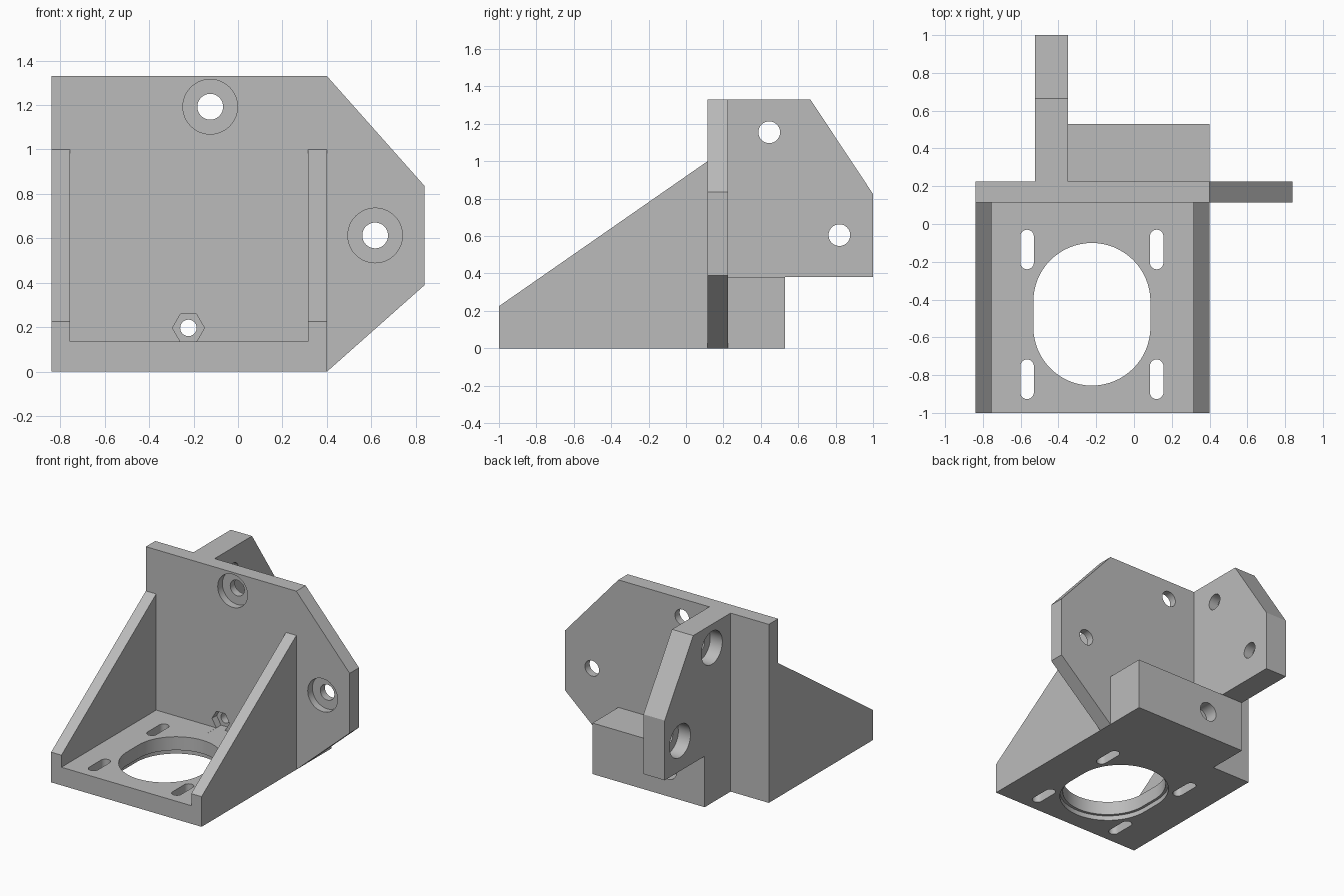
import bpy, bmesh, math

cube = bpy.data.objects.get("Cube")
if cube:
    bpy.data.objects.remove(cube, do_unlink=True)

grey = bpy.data.materials.new("plain grey")
grey.use_nodes = True
grey.diffuse_color = (0.5, 0.5, 0.5, 1)
grey.node_tree.nodes["Principled BSDF"].inputs["Base Color"].default_value = (0.5, 0.5, 0.5, 1)


def prism(name, axis, profile, start, end):
    """Extrude a 2D profile along an axis; the profile uses the other two axes in order."""
    place = {"x": lambda u, v, d: (d, u, v),
             "y": lambda u, v, d: (u, d, v),
             "z": lambda u, v, d: (u, v, d)}[axis]
    bm = bmesh.new()
    rings = [[bm.verts.new(place(u, v, d)) for u, v in profile] for d in (start, end)]
    n = len(profile)
    for ring in rings:
        bm.faces.new(ring)
    for i in range(n):
        j = (i + 1) % n
        bm.faces.new((rings[0][i], rings[0][j], rings[1][j], rings[1][i]))
    bmesh.ops.recalc_face_normals(bm, faces=bm.faces)
    mesh = bpy.data.meshes.new(name)
    bm.to_mesh(mesh)
    bm.free()
    mesh.materials.append(grey)
    obj = bpy.data.objects.new(name, mesh)
    bpy.context.collection.objects.link(obj)
    return obj


def rect(u0, v0, u1, v1):
    return [(u0, v0), (u1, v0), (u1, v1), (u0, v1)]


def circle(u, v, r, sides=48):
    angles = [2 * math.pi * i / sides for i in range(sides)]
    return [(u + r * math.cos(a), v + r * math.sin(a)) for a in angles]


def slot(u, v, r, half, arc=32):
    """Round-ended slot, lengthened along the second axis."""
    points = []
    for turn, shift in ((0, half), (math.pi, -half)):
        for i in range(arc + 1):
            a = turn + math.pi * i / arc
            points.append((u + r * math.cos(a), v + shift + r * math.sin(a)))
    return points


def combine(body, other, operation):
    mod = body.modifiers.new(operation.lower(), "BOOLEAN")
    mod.operation = operation
    mod.solver = "EXACT"
    mod.object = other
    other.hide_render = True
    with bpy.context.temp_override(object=body, active_object=body):
        bpy.ops.object.modifier_apply(modifier=mod.name)
    bpy.data.objects.remove(other, do_unlink=True)


LEFT, RIGHT, FRONT, BACK = 0.4, -0.84, 0.115, 0.225
TOP, MID = 1.33, 0.38

# Upright plate with a tapered wing
body = prism("mount_bracket", "y",
             [(RIGHT, 0), (LEFT, 0), (0.84, 0.39), (0.84, 0.835), (LEFT, TOP), (RIGHT, TOP)],
             FRONT, BACK)

# Motor floor, gussets, rear block and rear fin
parts = [prism("floor", "z", rect(RIGHT, -1, LEFT, FRONT), 0, 0.135)]
gusset = [(-1, 0), (FRONT, 0), (FRONT, 1.0), (-1, 0.225)]
for x in (RIGHT, LEFT - 0.085):
    parts.append(prism("gusset", "x", gusset, x, x + 0.085))
parts.append(prism("rear_block", "z", rect(-0.525, BACK, LEFT, 0.53), 0, MID))
parts.append(prism("rear_fin", "x",
                   [(BACK, MID), (1, MID), (1, 0.825), (0.665, TOP), (BACK, TOP)],
                   -0.525, -0.35))
for part in parts:
    combine(body, part, "UNION")

cuts = []
# Motor opening with a wider lip underneath, and four mounting slots
cuts.append(prism("opening", "z", slot(-0.223, -0.478, 0.31, 0.0675), -0.1, 0.2))
cuts.append(prism("opening_lip", "z", slot(-0.223, -0.478, 0.33, 0.0675), -0.1, 0.035))
for x in (-0.566, 0.12):
    for y in (-0.135, -0.822):
        cuts.append(prism("mount_slot", "z", slot(x, y, 0.036, 0.069, 12), -0.1, 0.2))

# Counterbored holes in the plate
for x, z in ((-0.125, 1.192), (0.617, 0.613)):
    cuts.append(prism("plate_hole", "y", circle(x, z, 0.058), 0, 0.3))
    cuts.append(prism("plate_counterbore", "y", circle(x, z, 0.123), 0, 0.17))

# Counterbored holes in the fin
for y, z in ((0.445, 1.155), (0.82, 0.605)):
    cuts.append(prism("fin_hole", "x", circle(y, z, 0.058), -0.7, -0.2))
    cuts.append(prism("fin_counterbore", "x", circle(y, z, 0.123), -0.7, -0.425))

# Clamp screw: nut pocket in front, head recess behind
cuts.append(prism("screw_hole", "y", circle(-0.223, 0.197, 0.037), 0, 0.7))
cuts.append(prism("nut_pocket", "y", circle(-0.223, 0.197, 0.072, 6), 0, 0.17))
cuts.append(prism("head_recess", "y", circle(-0.223, 0.197, 0.07), 0.43, 0.7))
for cut in cuts:
    combine(body, cut, "DIFFERENCE")

bpy.ops.object.select_all(action="DESELECT")
body.select_set(True)
bpy.context.view_layer.objects.active = body
bpy.ops.object.shade_smooth_by_angle(angle=math.radians(25))
